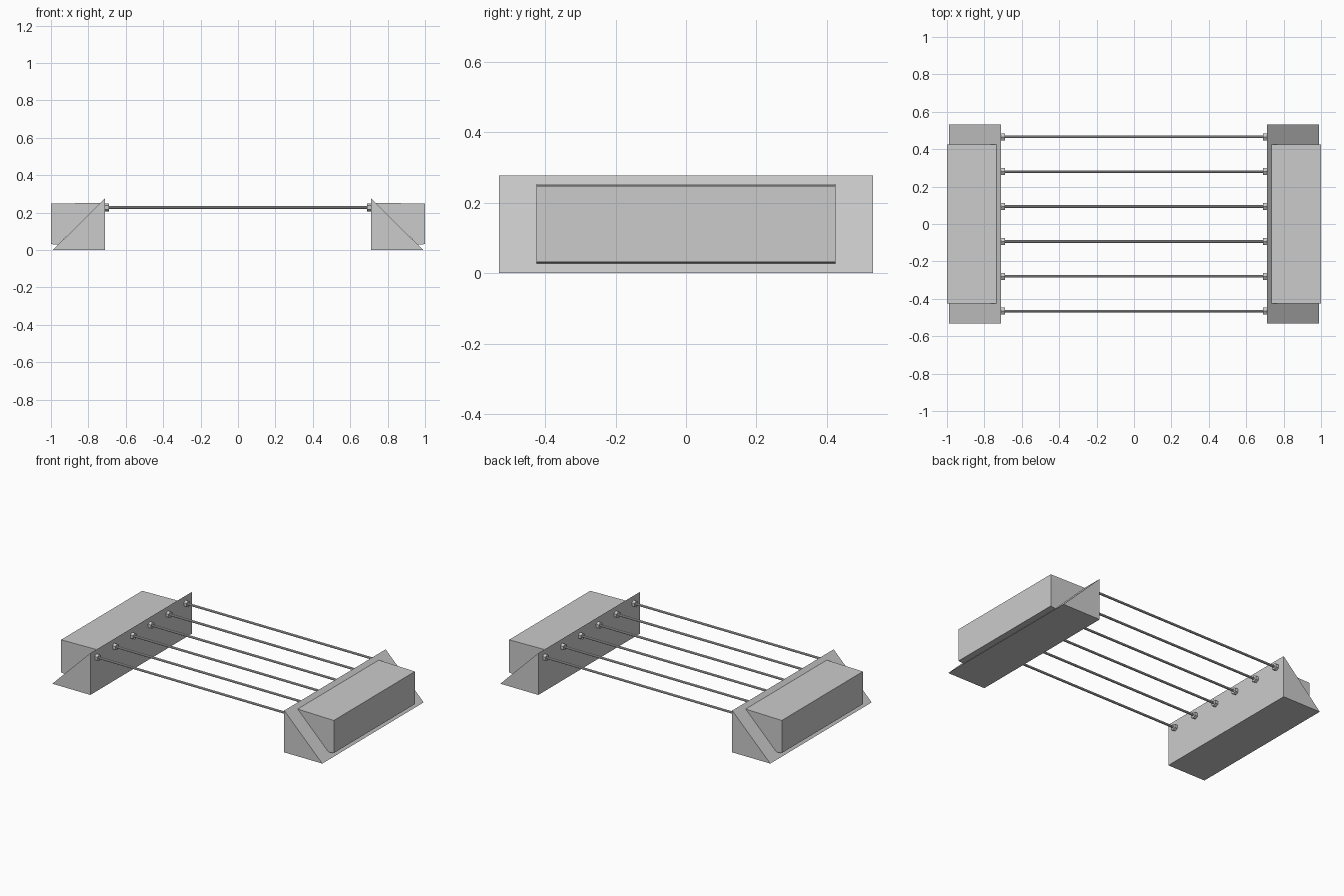
import bpy, bmesh
from math import sin, cos, tau
from mathutils import Vector

if "Cube" in bpy.data.objects:
    bpy.data.objects.remove(bpy.data.objects["Cube"])


def prism(name, points, offset):
    """Solid made by extruding a closed profile along an offset."""
    bm = bmesh.new()
    face = bm.faces.new([bm.verts.new(p) for p in points])
    ext = bmesh.ops.extrude_face_region(bm, geom=[face], use_keep_orig=True)
    new = [v for v in ext["geom"] if isinstance(v, bmesh.types.BMVert)]
    bmesh.ops.translate(bm, verts=new, vec=Vector(offset))
    bmesh.ops.recalc_face_normals(bm, faces=bm.faces)
    mesh = bpy.data.meshes.new(name)
    bm.to_mesh(mesh)
    bm.free()
    ob = bpy.data.objects.new(name, mesh)
    bpy.context.collection.objects.link(ob)
    return ob


def side_block(name, profile, side, half_length):
    pts = [(side * x, -half_length, z) for x, z in profile]
    return prism(name, pts, (0, 2 * half_length, 0))


def rod(name, x0, x1, y, z, radius, sides):
    pts = [(x0, y + radius * sin(tau * i / sides), z + radius * cos(tau * i / sides))
           for i in range(sides)]
    return prism(name, pts, (x1 - x0, 0, 0))


WEDGE = [(0.711, 0), (0.99, 0), (0.711, 0.277)]
BOX = [(0.735, 0.253), (1.0, 0.248), (1.0, 0.032), (0.962, 0.028)]

# Sloped end wedges with a smaller box sitting on each slope
for side, label in ((-1, "left"), (1, "right")):
    side_block(label + "_wedge", WEDGE, side, 0.531)
    side_block(label + "_box", BOX, side, 0.425)

# Six tie rods with a hexagonal nut at each end
for i in range(6):
    y = (i - 2.5) * 0.1865
    rod(f"tie_rod_{i + 1}", -0.713, 0.713, y, 0.227, 0.0075, 8)
    for side, label in ((-1, "left"), (1, "right")):
        rod(f"{label}_nut_{i + 1}", side * 0.691, side * 0.713, y, 0.227, 0.0215, 6)
